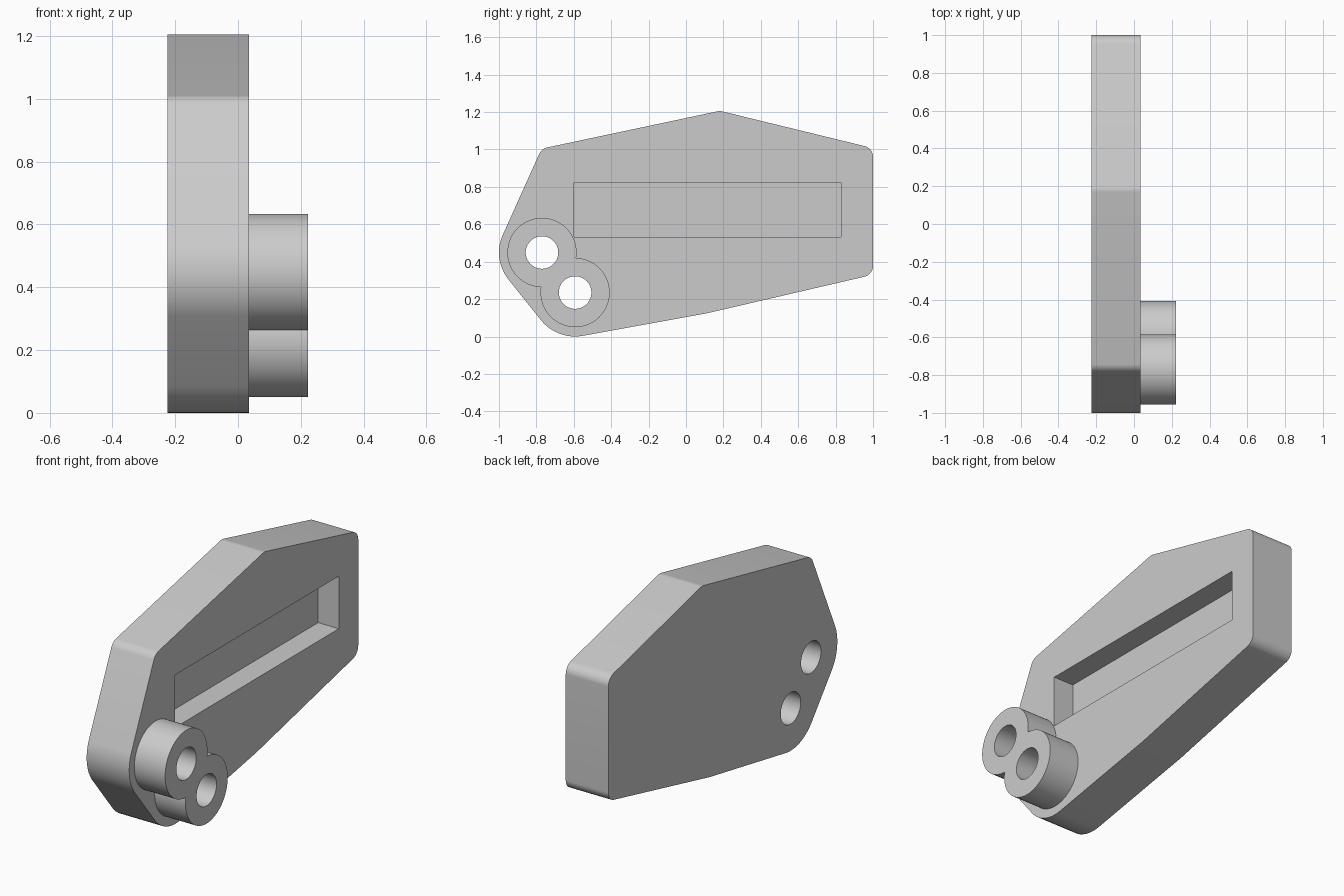
import bpy
import bmesh
from math import cos, sin, tau, radians
from mathutils import Vector
from mathutils.geometry import convex_hull_2d

cube = bpy.data.objects.get("Cube")
if cube:
    bpy.data.objects.remove(cube, do_unlink=True)

grey = bpy.data.materials.new("light grey")
grey.use_nodes = True
colour = (0.6, 0.6, 0.6, 1)
grey.diffuse_color = colour
grey.node_tree.nodes["Principled BSDF"].inputs["Base Color"].default_value = colour

BACK, FACE, BOSS_TOP, POCKET_FLOOR = -0.225, 0.035, 0.223, -0.091
PIVOTS = [(-0.77, 0.449), (-0.593, 0.235)]


def circle(y, z, r, n=64):
    return [Vector((y + r * cos(tau * i / n), z + r * sin(tau * i / n))) for i in range(n)]


def extrude(name, outline, x0, x1):
    """Solid made by extruding a y-z outline from x0 to x1."""
    bm = bmesh.new()
    face = bm.faces.new([bm.verts.new((x0, y, z)) for y, z in outline])
    side = bmesh.ops.extrude_face_region(bm, geom=[face])["geom"]
    bmesh.ops.translate(bm, vec=(x1 - x0, 0, 0),
                        verts=[v for v in side if isinstance(v, bmesh.types.BMVert)])
    bmesh.ops.recalc_face_normals(bm, faces=bm.faces)
    mesh = bpy.data.meshes.new(name)
    bm.to_mesh(mesh)
    bm.free()
    mesh.materials.append(grey)
    obj = bpy.data.objects.new(name, mesh)
    bpy.context.collection.objects.link(obj)
    return obj


def combine(target, tool, operation):
    """Apply a boolean to the target and discard the tool."""
    bpy.context.view_layer.objects.active = target
    mod = target.modifiers.new(operation, "BOOLEAN")
    mod.object, mod.operation, mod.solver = tool, operation, "EXACT"
    bpy.ops.object.modifier_apply(modifier=mod.name)
    bpy.data.objects.remove(tool, do_unlink=True)


# Plate: belt wrapped around the rounded corners
corners = [(*PIVOTS[0], 0.23), (*PIVOTS[1], 0.235), (0.1, 0.183, 0.06), (0.94, 0.378, 0.06),
           (0.94, 0.96, 0.06), (0.18, 1.145, 0.06), (-0.73, 0.952, 0.06)]
points = [p for c in corners for p in circle(*c)]
plate = extrude("plate_with_bosses", [points[i] for i in convex_hull_2d(points)], BACK, FACE)

# Twin overlapping bosses
for y, z in PIVOTS:
    combine(plate, extrude("boss", circle(y, z, 0.185), FACE - 0.08, BOSS_TOP), "UNION")

# Through holes
for y, z in PIVOTS:
    combine(plate, extrude("hole_cutter", circle(y, z, 0.087), BACK - 0.1, BOSS_TOP + 0.1), "DIFFERENCE")

# Rectangular pocket
slot = [(-0.6, 0.533), (0.83, 0.533), (0.83, 0.823), (-0.6, 0.823)]
combine(plate, extrude("pocket_cutter", slot, POCKET_FLOOR, FACE + 0.1), "DIFFERENCE")

bpy.ops.object.select_all(action="DESELECT")
plate.select_set(True)
bpy.context.view_layer.objects.active = plate
bpy.ops.object.shade_smooth_by_angle(angle=radians(30))
